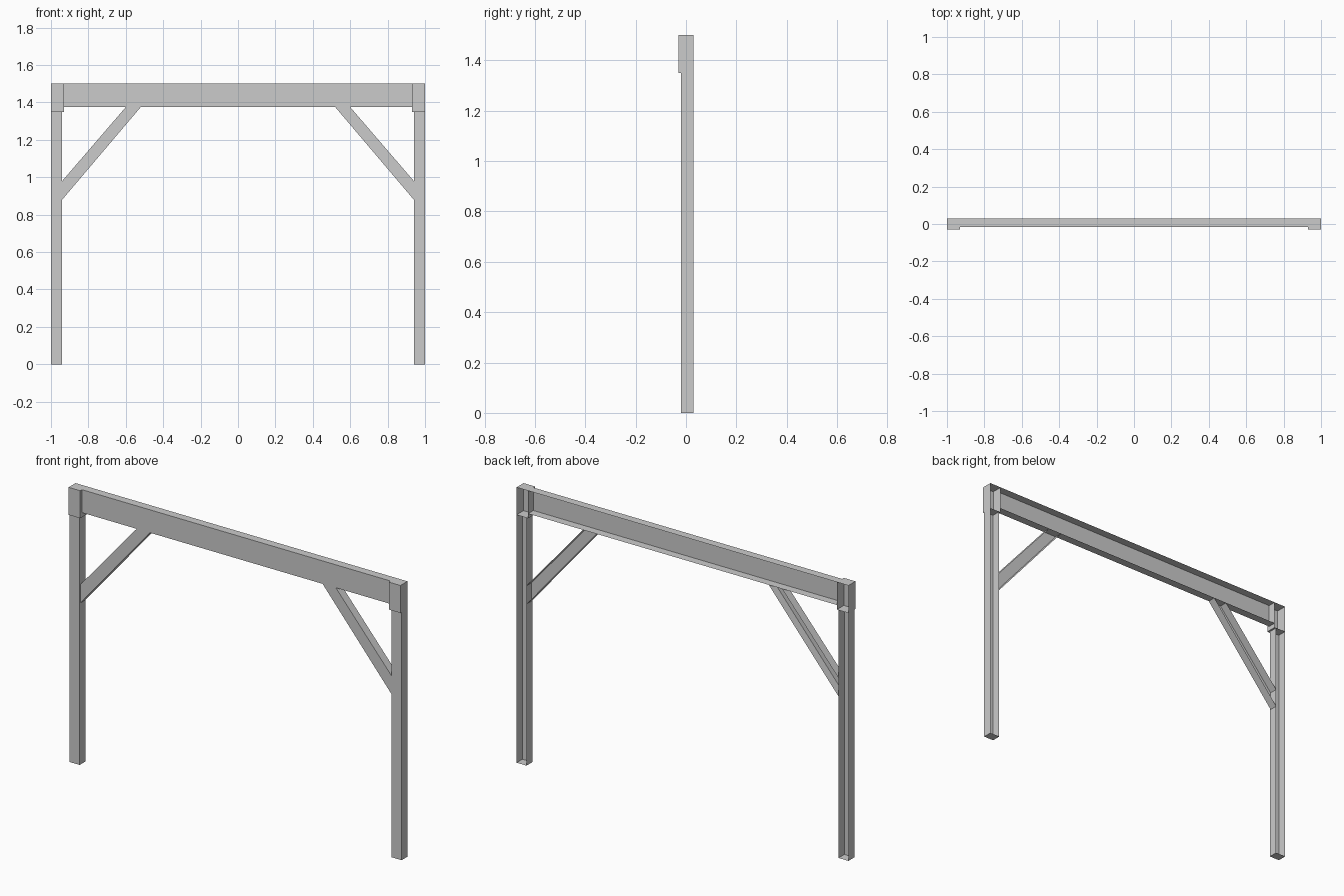
import bpy, bmesh

if "Cube" in bpy.data.objects:
    bpy.data.objects.remove(bpy.data.objects["Cube"])

BACK = 0.03


def channel(name, profile, front, skip=(), mirrored=True):
    """Thin shell, open at the back: a front web plus walls along the profile edges.
    Profile is (x, z), counter-clockwise seen from the front; skip lists open edges."""
    bm = bmesh.new()
    f = [bm.verts.new((x, front, z)) for x, z in profile]
    b = [bm.verts.new((x, BACK, z)) for x, z in profile]
    bm.faces.new(f)
    n = len(profile)
    for i in range(n):
        if i not in skip:
            j = (i + 1) % n
            bm.faces.new((f[j], f[i], b[i], b[j]))
    mesh = bpy.data.meshes.new(name)
    for v in [v for v in bm.verts if not v.link_faces]:
        bm.verts.remove(v)
    bm.to_mesh(mesh)
    bm.free()
    obj = bpy.data.objects.new(name, mesh)
    bpy.context.collection.objects.link(obj)
    if mirrored:
        m = obj.modifiers.new("mirror", 'MIRROR')
        m.use_mirror_merge = False
    return obj


def rect(x0, x1, z0, z1):
    return [(x0, z0), (x1, z0), (x1, z1), (x0, z1)]


# Upright posts, top edge covered by the corner caps
channel("posts", rect(0.94, 1.0, 0.0, 1.35), -0.02, skip=(2,))

# Corner caps joining posts and beam
channel("corner_caps", rect(0.93, 1.0, 1.35, 1.5), -0.03)

# Top beam between the caps, ends covered by the caps
channel("top_beam", rect(-0.93, 0.93, 1.375, 1.5), -0.015, skip=(1, 3), mirrored=False)

# Diagonal braces, ends butting on the post and the beam
channel("braces", [(0.94, 0.88), (0.94, 0.98), (0.60, 1.375), (0.52, 1.375)],
        -0.015, skip=(0, 2))
